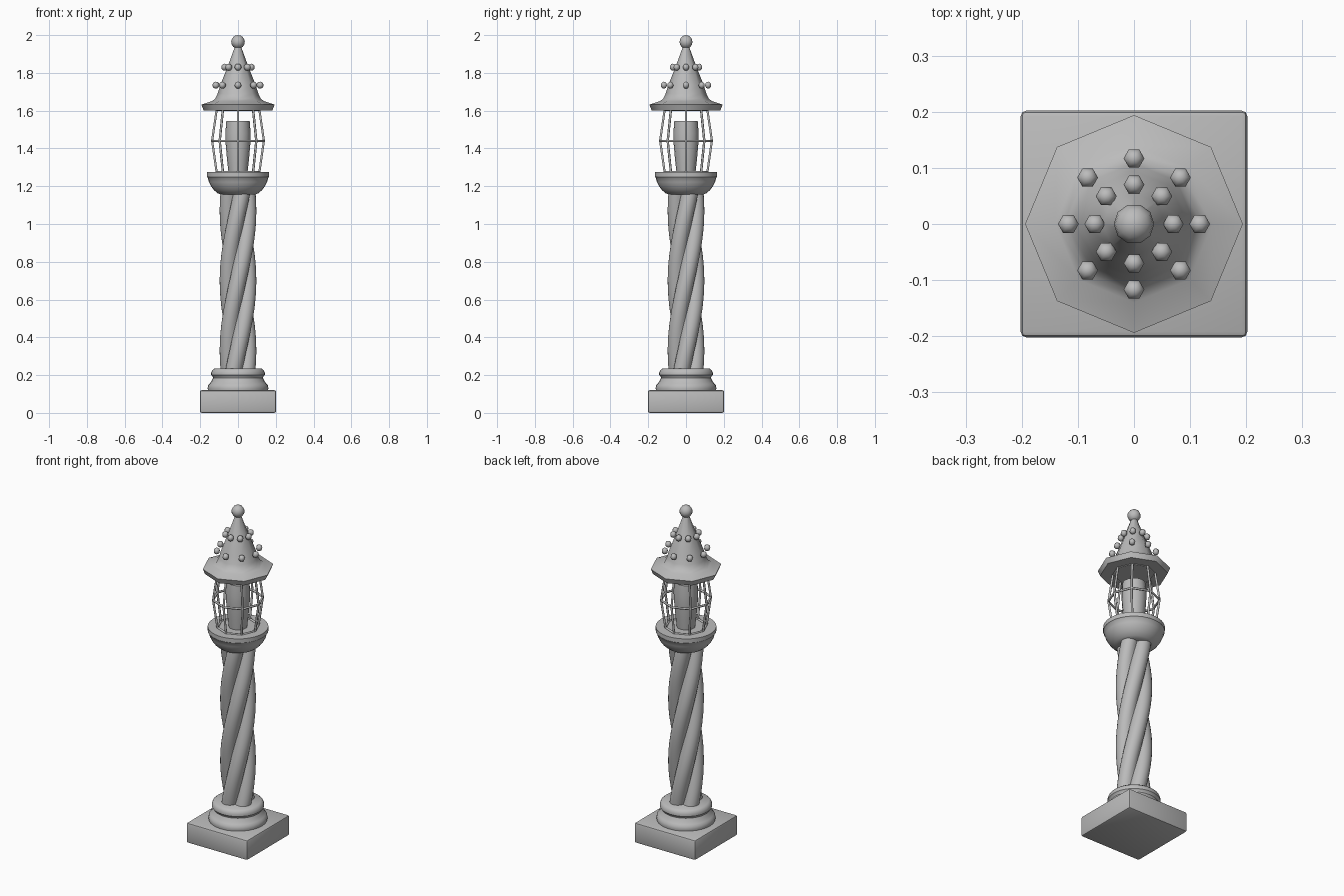
import bpy, bmesh, math
from math import pi, sin, cos

if "Cube" in bpy.data.objects:
    bpy.data.objects.remove(bpy.data.objects["Cube"])

stone = bpy.data.materials.new("grey stone")
stone.diffuse_color = (0.5, 0.5, 0.5, 1)
stone.use_nodes = True
stone.node_tree.nodes["Principled BSDF"].inputs["Base Color"].default_value = stone.diffuse_color


def finish(name, bm, angle=40):
    bmesh.ops.recalc_face_normals(bm, faces=bm.faces)
    me = bpy.data.meshes.new(name)
    bm.to_mesh(me)
    bm.free()
    ob = bpy.data.objects.new(name, me)
    bpy.context.collection.objects.link(ob)
    me.materials.append(stone)
    bpy.ops.object.select_all(action='DESELECT')
    ob.select_set(True)
    bpy.context.view_layer.objects.active = ob
    bpy.ops.object.shade_smooth_by_angle(angle=math.radians(angle))
    return ob


def skin(bm, rings):
    """Bridge closed rings of points and cap both ends."""
    loops = [[bm.verts.new(p) for p in ring] for ring in rings]
    n = len(loops[0])
    for a, b in zip(loops, loops[1:]):
        for i in range(n):
            j = (i + 1) % n
            bm.faces.new((a[i], a[j], b[j], b[i]))
    bm.faces.new(loops[0][::-1])
    bm.faces.new(loops[-1])


def lathe(name, profile, n, angle=40):
    bm = bmesh.new()
    skin(bm, [[(r * cos(2 * pi * i / n), r * sin(2 * pi * i / n), z)
               for i in range(n)] for r, z in profile])
    return finish(name, bm, angle)


def wire(name, points, radius, cyclic=False):
    cu = bpy.data.curves.new(name, 'CURVE')
    cu.dimensions = '3D'
    cu.bevel_depth = radius
    cu.bevel_resolution = 1
    cu.use_fill_caps = True
    sp = cu.splines.new('POLY')
    sp.points.add(len(points) - 1)
    for p, co in zip(sp.points, points):
        p.co = (*co, 1)
    sp.use_cyclic_u = cyclic
    ob = bpy.data.objects.new(name, cu)
    bpy.context.collection.objects.link(ob)
    cu.materials.append(stone)


def ball(name, loc, r, seg, rings):
    bm = bmesh.new()
    bmesh.ops.create_uvsphere(bm, u_segments=seg, v_segments=rings, radius=r)
    ob = finish(name, bm, 80)
    ob.location = loc
    ob.rotation_euler.z = pi / 2


# Square plinth with softened edges
bm = bmesh.new()
bmesh.ops.create_cube(bm, size=1)
for v in bm.verts:
    v.co = (v.co.x * 0.404, v.co.y * 0.404, (v.co.z + 0.5) * 0.12)
bmesh.ops.bevel(bm, geom=bm.edges[:], offset=0.01, segments=2,
                profile=0.5, affect='EDGES')
finish("plinth", bm)

# Round moulding under the column
lathe("base_moulding", [(0.158, 0.115), (0.161, 0.13), (0.158, 0.146),
      (0.15, 0.155), (0.14, 0.168), (0.132, 0.185), (0.134, 0.192),
      (0.142, 0.2), (0.142, 0.212), (0.137, 0.225), (0.125, 0.235)], 32)

# Twisted column: four rounded strands spiralling together
D, R, N, LEVELS = 0.052, 0.045, 48, 60


def strand_radius(a):
    a = (a + pi / 4) % (pi / 2) - pi / 4
    return D * cos(a) + math.sqrt(R * R - (D * sin(a)) ** 2)


rings = []
for k in range(LEVELS + 1):
    z = 0.23 + 0.935 * k / LEVELS
    turn = (z - 0.33) / 0.37 * pi / 2
    ring = []
    for i in range(N):
        a = 2 * pi * i / N
        r = strand_radius(a)
        ring.append((r * cos(a + turn), r * sin(a + turn), z))
    rings.append(ring)
bm = bmesh.new()
skin(bm, rings)
finish("twisted_column", bm, 60)

# Bowl carrying the lantern
lathe("lantern_bowl", [(0.09, 1.155), (0.108, 1.163), (0.128, 1.18),
      (0.143, 1.2), (0.154, 1.222), (0.161, 1.247), (0.165, 1.25),
      (0.165, 1.275)], 32)

# Candle
lathe("candle", [(0.05, 1.27), (0.058, 1.34), (0.065, 1.42), (0.067, 1.48),
      (0.062, 1.545)], 16)

# Cage: eight bent bars and three octagonal hoops
cage = [(0.113, 1.275), (0.137, 1.44), (0.113, 1.605)]
for i in range(8):
    a = i * pi / 4
    wire("cage_bar", [(r * cos(a), r * sin(a), z) for r, z in cage], 0.0065)
for r, z in (cage[0], cage[1], cage[2]):
    wire("cage_hoop", [(r * cos(i * pi / 4), r * sin(i * pi / 4), z)
                       for i in range(8)], 0.0065, True)

# Eight-sided flared roof
lathe("roof", [(0.182, 1.602), (0.194, 1.632), (0.14, 1.65), (0.122, 1.662),
      (0.108, 1.69), (0.094, 1.735), (0.056, 1.83), (0.016, 1.94)], 8, 46)
for r, z in ((0.117, 1.735), (0.07, 1.83)):
    for i in range(8):
        ball("roof_stud", (r * cos(i * pi / 4), r * sin(i * pi / 4), z),
             0.0185, 6, 6)

# Finial
ball("finial", (0, 0, 1.964), 0.036, 10, 8)
